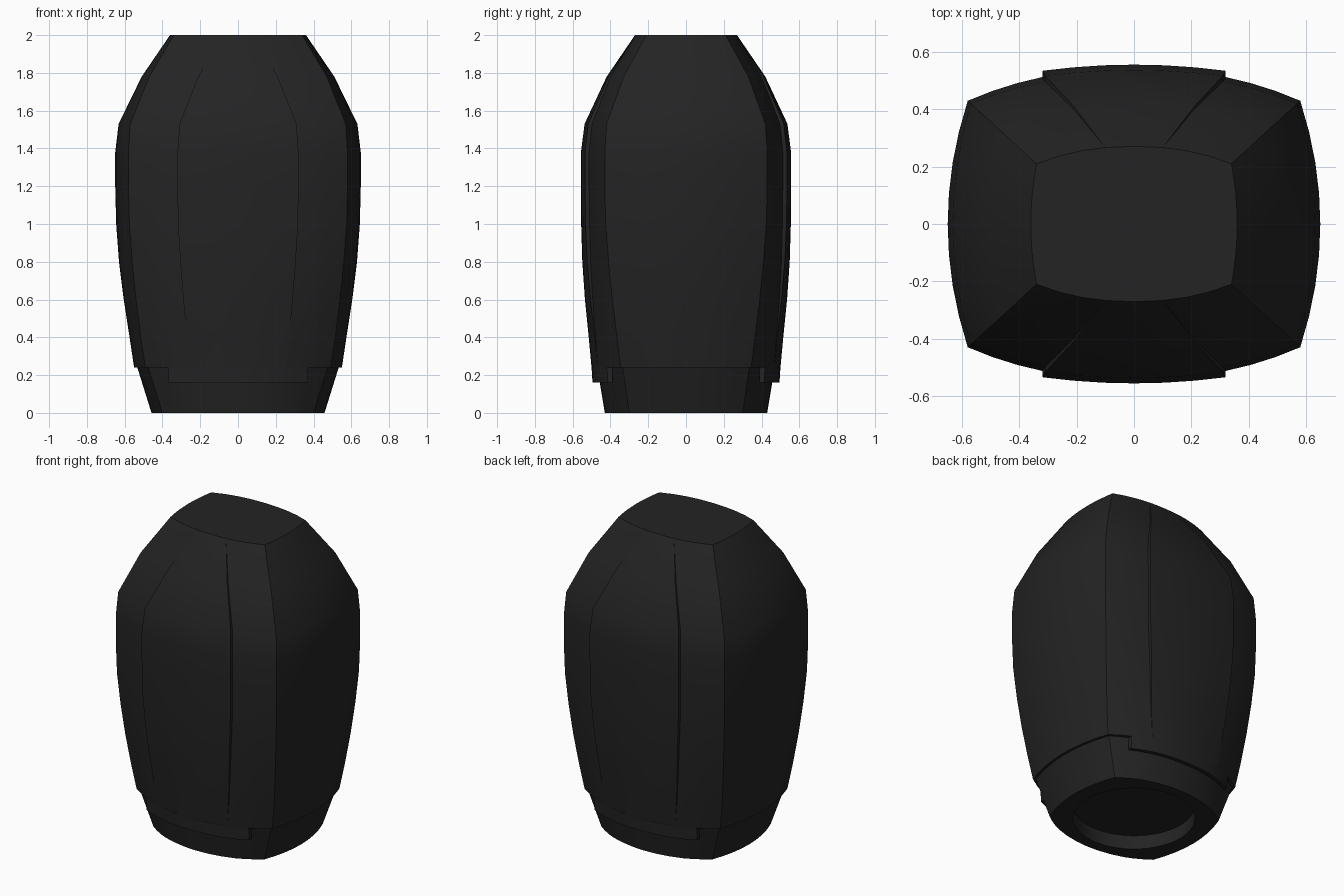
import bpy, bmesh, math

cube = bpy.data.objects.get("Cube")
if cube:
    bpy.data.objects.remove(cube, do_unlink=True)

mat = bpy.data.materials.new("charcoal black")
mat.use_nodes = True
colour = (0.017, 0.017, 0.017, 1)
mat.diffuse_color = colour
bsdf = mat.node_tree.nodes["Principled BSDF"]
bsdf.inputs["Base Color"].default_value = colour
bsdf.inputs["Roughness"].default_value = 0.7


def bulge(x, cx, cy, my):
    """Depth of the bowed front face at x."""
    return my - (my - cy) * (abs(x) / cx) ** 2.3


def outline(z, cx, cy, mx, my, px, step):
    """Bowed rectangle with a raised panel on front and back."""
    q = [(mx - (mx - cx) * t * t, cy * t) for t in (0, .25, .5, .75, 1)]
    base = my - 0.7 * step
    q += [(cx + (px - cx) * t, bulge(cx + (px - cx) * t, cx, cy, base))
          for t in (1 / 3, 2 / 3, 1)]
    edge = q[-1][1] + step
    q += [(px * t, edge + (my - edge) * (1 - t * t)) for t in (1, .67, .33, 0)]
    half = q + [(-x, y) for x, y in q[-2::-1]]
    full = half + [(x, -y) for x, y in half[-2:0:-1]]
    return [(x, y, z) for x, y in full]


def loft(name, rings):
    """Skin a stack of matching rings and cap both ends."""
    bm = bmesh.new()
    loops = [[bm.verts.new(p) for p in ring] for ring in rings]
    n = len(loops[0])
    for a, b in zip(loops, loops[1:]):
        for i in range(n):
            j = (i + 1) % n
            bm.faces.new((a[i], a[j], b[j], b[i]))
    bm.faces.new(loops[0][::-1])
    bm.faces.new(loops[-1])
    bmesh.ops.remove_doubles(bm, verts=bm.verts, dist=0.0005)
    bmesh.ops.recalc_face_normals(bm, faces=bm.faces)
    mesh = bpy.data.meshes.new(name)
    bm.to_mesh(mesh)
    bm.free()
    mesh.materials.append(mat)
    obj = bpy.data.objects.new(name, mesh)
    bpy.context.collection.objects.link(obj)
    bpy.ops.object.select_all(action='DESELECT')
    obj.select_set(True)
    bpy.context.view_layer.objects.active = obj
    bpy.ops.object.shade_smooth_by_angle(angle=math.radians(30))
    return obj


# Shell sections: height, corner x, corner y, side x, front y, panel x, step
shell = [
    (.24, .49, .345, .55, .50, .25, 0),
    (.4, .515, .365, .574, .515, .27, .004),
    (.6, .54, .39, .605, .535, .29, .012),
    (.8, .56, .41, .63, .549, .305, .018),
    (1, .575, .425, .645, .555, .318, .022),
    (1.2, .58, .43, .65, .556, .32, .022),
    (1.38, .58, .43, .65, .556, .32, .022),
    (1.53, .57, .42, .632, .537, .31, .02),
    (1.78, .47, .33, .51, .42, .21, .01),
    (2, .34, .21, .36, .27, .1, 0),
]
neck = [
    (0, .40, .30, .458, .43, .25, 0),
    (.24, .475, .335, .533, .47, .25, 0),
]

# Round socket in the underside, matched point for point to the neck
foot = outline(*neck[0])


def socket(z, r=0.36):
    ring = []
    for x, y, _ in foot:
        a = math.atan2(y, x)
        ring.append((r * math.cos(a), r * math.sin(a), z))
    return ring


# Body: socket, neck, overhanging lip and shell in one skin
loft("body", [socket(.09), socket(0)] + [outline(*s) for s in neck + shell])

# Curved tabs hanging below the lip on front and back
cx, cy, my = shell[0][1], shell[0][2], shell[0][4]
for name, side in (("front_tab", -1), ("back_tab", 1)):
    xs = [0.37 * i / 6 for i in range(-6, 7)]

    def strip(z, outer):
        out = [(x, side * (bulge(x, cx, cy, my) - outer), z) for x in xs]
        inn = [(x, side * (bulge(x, cx, cy, my) - .03), z) for x in xs[::-1]]
        return out + inn
    loft(name, [strip(.16, .005), strip(.242, 0)])
